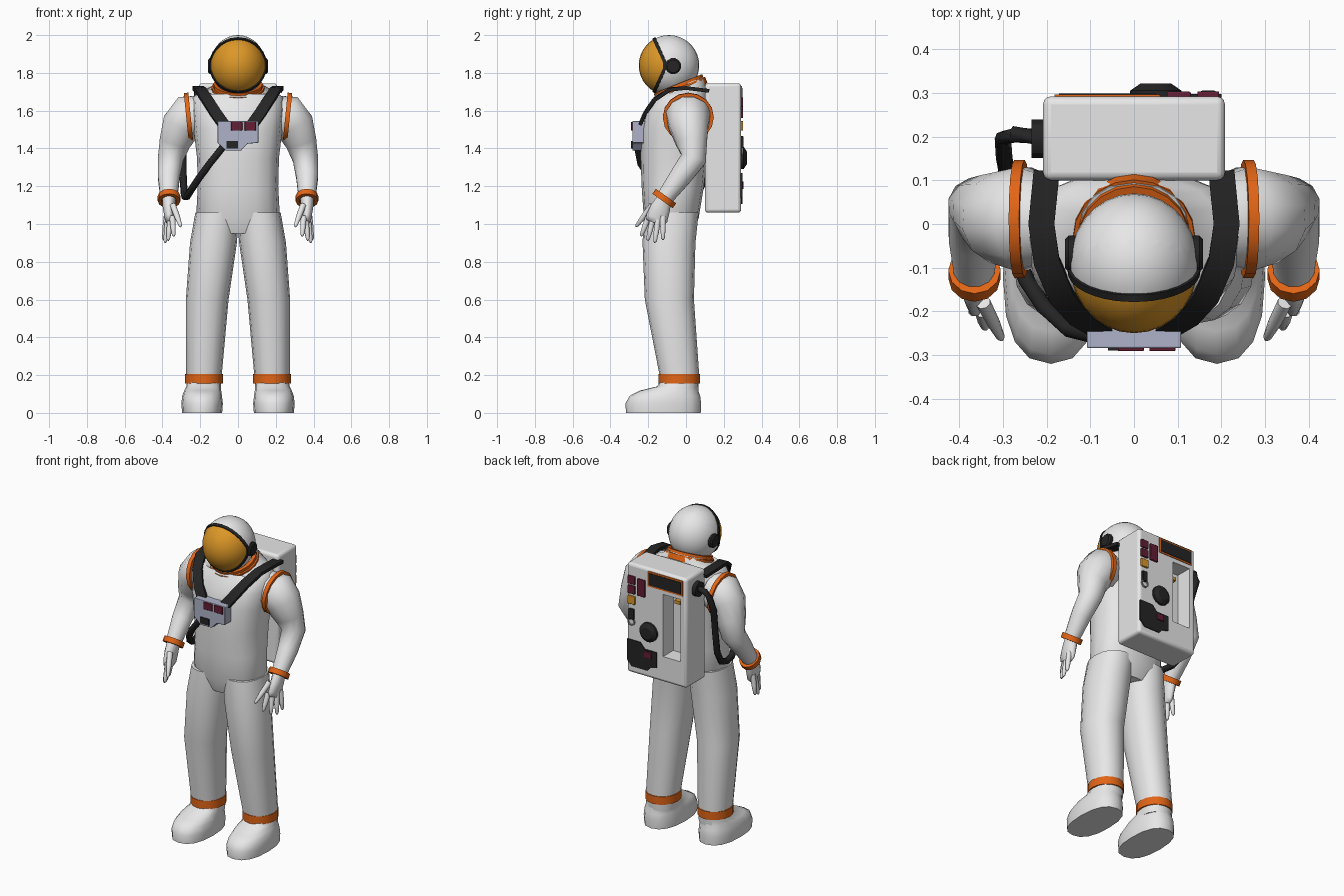
import bpy, bmesh, math
from mathutils import Vector

if "Cube" in bpy.data.objects:
    bpy.data.objects.remove(bpy.data.objects["Cube"])

def material(name, r, g, b):
    m = bpy.data.materials.new(name)
    m.diffuse_color = (r, g, b, 1)
    m.use_nodes = True
    m.node_tree.nodes["Principled BSDF"].inputs["Base Color"].default_value = m.diffuse_color
    return m

WHITE = material("suit white", .80, .80, .80)
ORANGE = material("trim orange", .76, .13, .008)
AMBER = material("visor amber", .72, .31, .02)
BLACK = material("rubber black", .018, .018, .018)
MAROON = material("button maroon", .13, .013, .035)
BLUE = material("box blue grey", .42, .45, .58)
GREY = material("metal grey", .35, .35, .36)

def finish(name, bm, mats, mirror=False, angle=40):
    bmesh.ops.recalc_face_normals(bm, faces=bm.faces)
    me = bpy.data.meshes.new(name)
    bm.to_mesh(me)
    bm.free()
    ob = bpy.data.objects.new(name, me)
    bpy.context.collection.objects.link(ob)
    for m in mats:
        me.materials.append(m)
    bpy.ops.object.select_all(action='DESELECT')
    ob.select_set(True)
    bpy.context.view_layer.objects.active = ob
    bpy.ops.object.shade_smooth_by_angle(angle=math.radians(angle))
    if mirror:
        ob.modifiers.new("mirror", 'MIRROR').use_mirror_merge = False
    return ob

def loft(name, rings, mat, mirror=False, angle=40, loop=False):
    bm = bmesh.new()
    vs = [[bm.verts.new(p) for p in r] for r in rings]
    n = len(vs[0])
    pairs = list(zip(vs, vs[1:])) + ([(vs[-1], vs[0])] if loop else [])
    for a, b in pairs:
        for i in range(n):
            j = (i + 1) % n
            bm.faces.new((a[i], a[j], b[j], b[i]))
    if not loop:
        bm.faces.new(vs[0])
        bm.faces.new(vs[-1])
    return finish(name, bm, [mat], mirror, angle)

def oval(z, cx, cy, rx, ry, tilt=0, n=16, p=2.4):
    """Horizontal rounded section, optionally tilted up to the back."""
    pts = []
    for i in range(n):
        a = 2 * math.pi * i / n
        c, s = math.cos(a), math.sin(a)
        x = math.copysign(abs(c) ** (2 / p), c) * rx
        y = math.copysign(abs(s) ** (2 / p), s) * ry
        pts.append(Vector((cx + x, cy + y, z + tilt * y)))
    return pts

def tube(name, rows, mat, ref=(0, 1, 0), n=10, mirror=False, angle=50):
    """rows: (x, y, z, radius along ref, other radius)"""
    P = [Vector(r[:3]) for r in rows]
    rings = []
    for i, r in enumerate(rows):
        t = (P[min(i + 1, len(P) - 1)] - P[max(i - 1, 0)]).normalized()
        u = Vector(ref)
        u = (u - t * u.dot(t)).normalized()
        v = t.cross(u)
        ru, rv = r[3], r[-1]
        off = math.pi / n
        rings.append([P[i] + u * ru * math.cos(off + 2 * math.pi * k / n)
                      + v * rv * math.sin(off + 2 * math.pi * k / n) for k in range(n)])
    return loft(name, rings, mat, mirror, angle)

def band(name, c, normal, ru, rv, thick, h, mat, ref=(0, 1, 0), mirror=False, n=16):
    c, t, u = Vector(c), Vector(normal).normalized(), Vector(ref)
    u = (u - t * u.dot(t)).normalized()
    v = t.cross(u)
    rings = []
    for k in range(n):
        a = 2 * math.pi * k / n
        rings.append([c + u * (ru - d) * math.cos(a) + v * (rv - d) * math.sin(a) + t * w
                      for d, w in ((0, -h / 2), (0, h / 2), (thick, h / 2), (thick, -h / 2))])
    return loft(name, rings, mat, mirror, loop=True)

def prism(name, pts, y0, y1, mat, bevel=0):
    ob = loft(name, [[(x, y, z) for x, z in pts] for y in (y0, y1)], mat, angle=30)
    if bevel:
        m = ob.modifiers.new("bevel", 'BEVEL')
        m.width, m.segments = bevel, 3
    return ob

def plate(name, x0, x1, z0, z1, y0, y1, mat, bevel=0):
    return prism(name, [(x0, z0), (x1, z0), (x1, z1), (x0, z1)], y0, y1, mat, bevel)

# suit: torso, legs, boots
loft("torso", [oval(*r) for r in (
    (.95, 0, -.085, .17, .11), (1.03, 0, -.078, .222, .145), (1.2, 0, -.07, .213, .165),
    (1.35, 0, -.065, .217, .175), (1.5, 0, -.06, .235, .178), (1.6, 0, -.045, .245, .17),
    (1.67, 0, -.025, .24, .145), (1.70, 0, -.025, .20, .135, .1),
    (1.715, 0, -.03, .132, .13, .4), (1.73, 0, -.03, .125, .122, .4))], WHITE, angle=60)
loft("legs", [oval(*r, p=2.2) for r in (
    (.11, .18, -.035, .088, .1), (.2, .18, -.035, .094, .105), (.6, .163, -.088, .113, .13),
    (.9, .13, -.09, .124, .14), (1.06, .11, -.078, .116, .145))], WHITE, True, 60)
loft("boots", [oval(*r) for r in (
    (0, .19, -.12, .106, .198), (.05, .19, -.12, .11, .2), (.09, .19, -.112, .105, .187),
    (.118, .187, -.09, .098, .155), (.14, .182, -.045, .092, .108),
    (.17, .18, -.035, .088, .1))], WHITE, True, 60)
band("ankle_bands", (.18, -.035, .18), (0, 0, 1), .11, .1, .02, .05, ORANGE, mirror=True)

# arms and hands
tube("arms", [(.19, .01, 1.585, .10), (.255, .012, 1.57, .122), (.30, .015, 1.52, .108),
              (.335, .03, 1.43, .085), (.357, .04, 1.345, .07), (.366, -.03, 1.25, .06),
              (.366, -.115, 1.135, .046)], WHITE, n=12, mirror=True, angle=70)
band("shoulder_bands", (.262, .012, 1.565), (1, 0, -.1), .135, .13, .025, .024, ORANGE, mirror=True)
band("cuffs", (.365, -.115, 1.135), (0, -.58, -.81), .066, .06, .02, .032, ORANGE, mirror=True, n=12)
tube("palms", [(.366, -.11, 1.145, .038, .036), (.366, -.135, 1.085, .055, .032),
               (.364, -.155, 1.03, .062, .024), (.366, -.165, 1.005, .05, .015)],
     WHITE, mirror=True, angle=70)
FINGERS = {"index": ((.348, -.198, 1.04), (.34, -.238, .935)),
           "middle": ((.358, -.175, 1.03), (.37, -.203, .912)),
           "ring": ((.37, -.148, 1.03), (.386, -.165, .9)),
           "little": ((.378, -.122, 1.04), (.394, -.122, .915)),
           "thumb": ((.345, -.18, 1.10), (.302, -.265, .985))}
for f, (a, b) in FINGERS.items():
    a, b = Vector(a), Vector(b)
    tube(f + "_fingers", [(*a, .017), (*a.lerp(b, .55), .015), (*a.lerp(b, .92), .01), (*b, .004)],
         WHITE, ref=(1, 0, 0), n=8, mirror=True, angle=70)

# helmet with visor split by two slanted planes
C, R, SX = Vector((0, -.09, 1.84)), .16, .92
bm = bmesh.new()
bmesh.ops.create_uvsphere(bm, u_segments=28, v_segments=18, radius=R)
for s in (1, -1):
    bmesh.ops.bisect_plane(bm, geom=bm.verts[:] + bm.edges[:] + bm.faces[:],
                           plane_co=(0, -.015, 0), plane_no=(0, 1, .45 * s))
for f in bm.faces:
    m = f.calc_center_median()
    f.material_index = int(m.y + .015 + .45 * abs(m.z) < 0)
for v in bm.verts:
    v.co = C + Vector((v.co.x * SX, v.co.y, v.co.z))
finish("helmet", bm, [WHITE, AMBER], angle=80)

# visor frame follows the split
rings = []
for k in range(32):
    a = 2 * math.pi * (k + .5) / 32
    z = .1405 * math.sin(a)
    y = -.015 - .45 * abs(z)
    x = math.copysign(math.sqrt(max(R * R - z * z - y * y, 0)), math.cos(a)) * SX
    out = Vector((x, y, z)).normalized()
    p = C + Vector((x, y, z))
    side = Vector((0, 1, 0)) - out * out.y
    side = side.normalized() * .009
    rings.append([p - side - out * .01, p - side + out * .006, p + side + out * .006, p + side - out * .01])
loft("visor_frame", rings, BLACK, loop=True)
tube("ear_caps", [(.125, -.068, 1.836, .043), (.15, -.068, 1.836, .043), (.158, -.068, 1.836, .034)],
     BLACK, n=12, mirror=True, angle=30)
band("collar", (0, -.03, 1.708), (0, -.4, 1), .148, .14, .02, .034, ORANGE, n=20)
band("collar_lip", (0, -.037, 1.728), (0, -.4, 1), .138, .13, .02, .03, ORANGE, n=20)

# backpack with a deep slot
pack = plate("backpack", -.208, .208, 1.06, 1.745, .1, .292, WHITE, .018)
cutter = plate("slot_cutter", -.165, -.045, 1.22, 1.61, .19, .4, WHITE)
cutter.hide_render = True
bo = pack.modifiers.new("slot", 'BOOLEAN')
bo.object, bo.solver = cutter, 'EXACT'
bpy.context.view_layer.objects.active = pack
for m in ("bevel", "slot"):
    bpy.ops.object.modifier_apply(modifier=m)
bpy.data.objects.remove(cutter)
bpy.ops.object.select_all(action='DESELECT')
pack.select_set(True)
bpy.ops.object.shade_smooth_by_angle(angle=math.radians(35))

# backpack details
plate("vent_frame", -.182, .06, 1.635, 1.73, .289, .296, ORANGE)
plate("vent_panel", -.172, .05, 1.645, 1.72, .29, .299, BLACK)
plate("upper_button", .145, .195, 1.62, 1.67, .285, .303, MAROON, .004)
plate("lower_button", .145, .195, 1.56, 1.61, .285, .303, MAROON, .004)
plate("tall_button", .075, .13, 1.56, 1.665, .285, .303, MAROON, .004)
plate("amber_button", .145, .195, 1.495, 1.545, .285, .303, AMBER, .004)
plate("slot_tab", -.12, -.08, 1.54, 1.56, .185, .23, AMBER)
plate("clip", .152, .188, 1.40, 1.465, .285, .305, BLACK, .004)
band("clip_ring", (.17, .299, 1.385), (0, 1, 0), .025, .025, .007, .008, GREY, ref=(1, 0, 0))
tube("knob", [(.05, .285, 1.35, .06), (.05, .305, 1.35, .06), (.05, .322, 1.35, .035)],
     BLACK, ref=(1, 0, 0), n=16, angle=30)
prism("lower_panel", [(.2, 1.27), (.2, 1.14), (.17, 1.105), (.06, 1.105), (.04, 1.13), (-.005, 1.14),
                      (-.005, 1.235), (.08, 1.235), (.11, 1.27)], .288, .298, BLACK)
plate("lower_panel_button", .03, .08, 1.185, 1.225, .29, .304, MAROON, .003)

# hose from backpack round to the chest box
tube("hose_connector", [(-.2, .195, 1.655, .046), (-.234, .195, 1.655, .046)], BLACK, n=12, angle=30)
tube("hose", [(*p, .019) for p in (
    (-.22, .2, 1.66), (-.275, .205, 1.655), (-.3, .195, 1.62), (-.297, .15, 1.52), (-.292, .125, 1.36),
    (-.29, .105, 1.24), (-.285, .06, 1.165), (-.282, 0, 1.145), (-.27, -.07, 1.145), (-.245, -.13, 1.185),
    (-.205, -.19, 1.245), (-.15, -.24, 1.32), (-.09, -.255, 1.395), (-.06, -.255, 1.43))],
     BLACK, ref=(1, .6, .3), n=8, angle=60)

# straps and chest box
tube("straps", [(x, y, z, .042, .014) for x, y, z in (
    (.2, .12, 1.705), (.212, 0, 1.72), (.2, -.085, 1.712), (.165, -.165, 1.66),
    (.12, -.215, 1.59), (.07, -.245, 1.52))], BLACK, ref=(1, 0, 0), n=4, mirror=True, angle=30)
prism("chest_box", [(-.108, 1.545), (.108, 1.545), (.108, 1.43), (.05, 1.425), (.015, 1.388),
                    (-.065, 1.388), (-.108, 1.43)], -.284, -.2, BLUE, .004)
for i, x in enumerate((-.037, .035)):
    plate("chest_button_%d" % (i + 1), x, x + .06, 1.495, 1.54, -.291, -.28, MAROON, .003)
plate("chest_socket", -.06, 0, 1.4, 1.44, -.29, -.28, BLACK)
